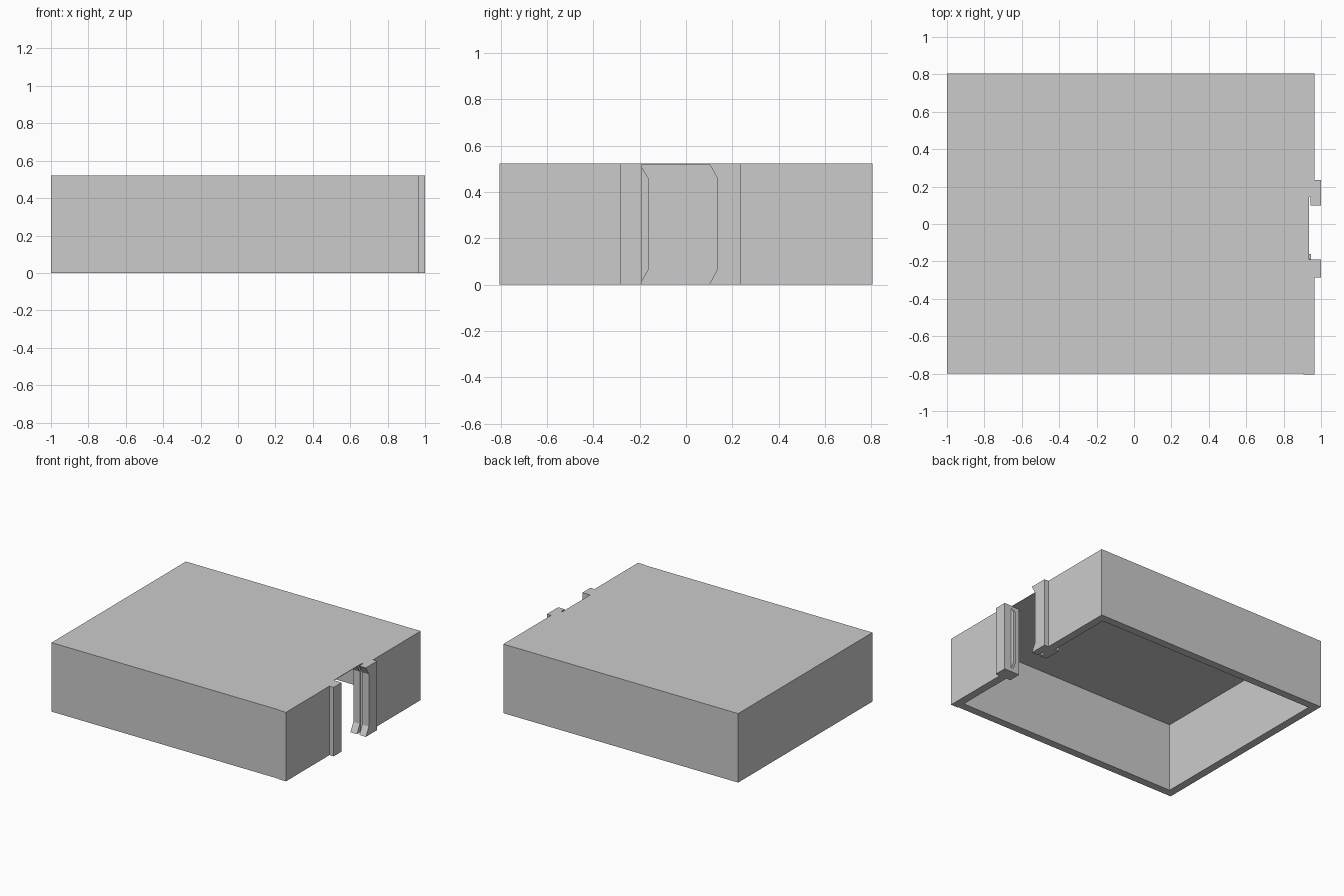
import bpy, bmesh
from mathutils import Vector

if "Cube" in bpy.data.objects:
    bpy.data.objects.remove(bpy.data.objects["Cube"])

H = 0.522                    # overall height
T = 0.06                     # wall thickness
MID = 0.935                  # centre line of the door wall


def prism(name, points, direction):
    """Extrude a flat 3D outline into a solid."""
    bm = bmesh.new()
    face = bm.faces.new([bm.verts.new(p) for p in points])
    ext = bmesh.ops.extrude_face_region(bm, geom=[face])
    moved = [g for g in ext["geom"] if isinstance(g, bmesh.types.BMVert)]
    bmesh.ops.translate(bm, verts=moved, vec=Vector(direction))
    bmesh.ops.recalc_face_normals(bm, faces=bm.faces)
    mesh = bpy.data.meshes.new(name)
    bm.to_mesh(mesh)
    bm.free()
    obj = bpy.data.objects.new(name, mesh)
    bpy.context.collection.objects.link(obj)
    return obj


def plan(name, pts, z0=0.0, z1=H):
    return prism(name, [(x, y, z0) for x, y in pts], (0, 0, z1 - z0))


def side(name, pts, x0, x1):
    return prism(name, [(x0, y, z) for y, z in pts], (x1 - x0, 0, 0))


def rect(a0, a1, b0, b1):
    return [(a0, b0), (a1, b0), (a1, b1), (a0, b1)]


# Three plain walls as one U-shaped plan
plan("outer_walls", [(0.905, -0.80), (-1, -0.80), (-1, 0.805), (0.905, 0.805),
                     (0.905, 0.805 - T), (-1 + T, 0.805 - T),
                     (-1 + T, -0.80 + T), (0.905, -0.80 + T)])

# Door wall on either side of the opening
plan("door_wall_front", rect(0.905, 0.965, -0.805, -0.285))
plan("door_wall_back", rect(0.905, 0.965, 0.235, 0.805))

# Thin roof, cut back to the wall centre above the doorway
plan("roof", [(-1, -0.80), (0.965, -0.80), (0.965, -0.19), (MID, -0.19),
              (MID, 0.145), (0.965, 0.145), (0.965, 0.805), (-1, 0.805)],
     H - 0.004, H)

# Front jamb: flat post with a chamfered tongue
plan("front_jamb", rect(0.87, 1.0, -0.285, -0.19))
side("front_jamb_tongue", [(-0.19, 0.015), (-0.16, 0.068), (-0.16, 0.455),
                           (-0.19, 0.505)], MID - 0.01, MID + 0.01)

# Back jamb: post with two flared lips around a groove
plan("back_jamb", rect(0.87, 1.0, 0.145, 0.235))
lip = [(0.145, 0), (0.10, 0), (0.135, 0.065), (0.135, 0.46), (0.10, H), (0.145, H)]
for label, x0, x1 in (("inner", 0.87, MID - 0.01), ("outer", MID + 0.01, 1.0)):
    side("back_jamb_lip_" + label, lip, x0, x1)
